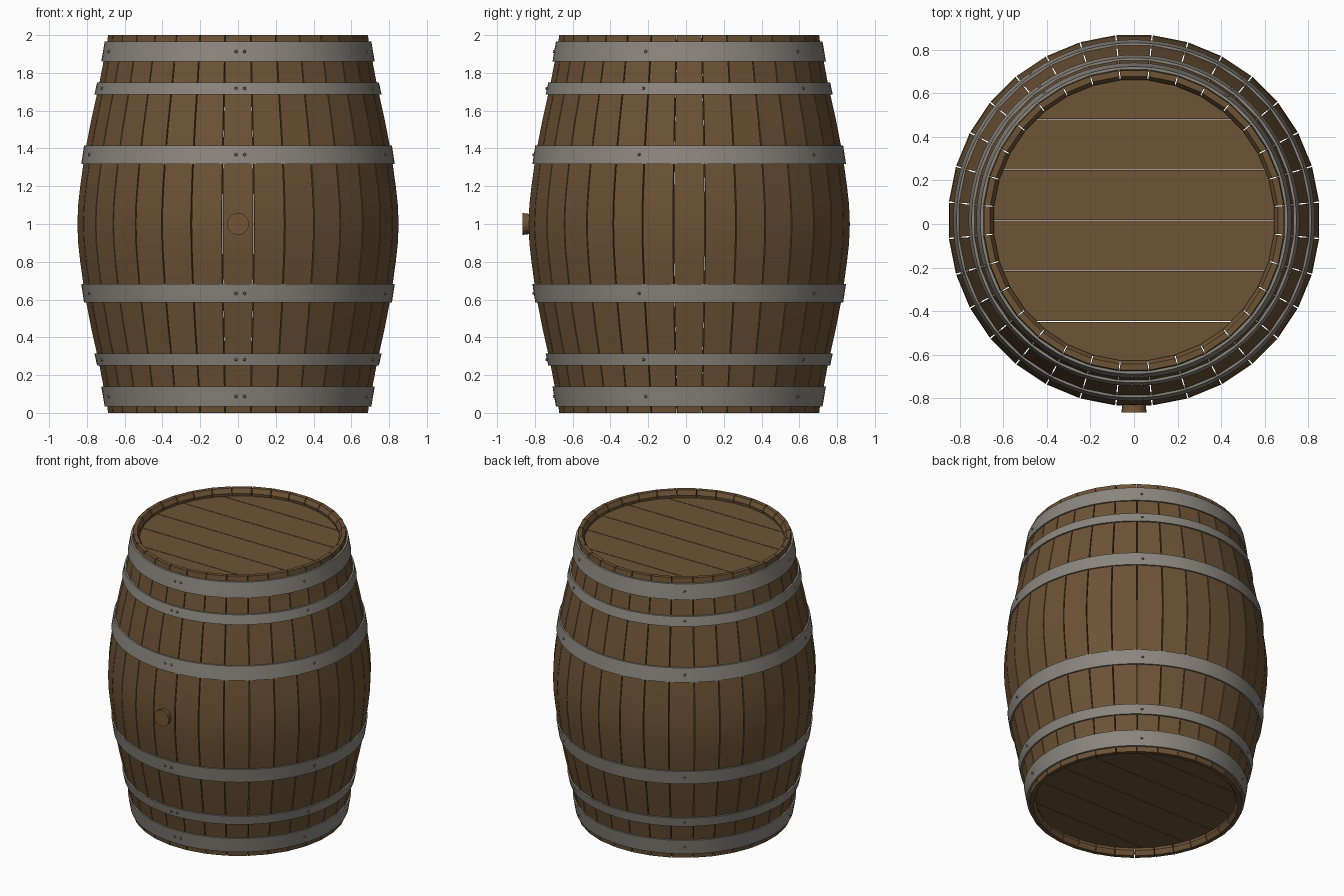
import bpy, bmesh, math
from mathutils import Vector, Matrix

if "Cube" in bpy.data.objects:
    bpy.data.objects.remove(bpy.data.objects["Cube"])

CY = 0.017          # barrel axis sits slightly behind centre because of the bung
STAVES = 32
GAP = 0.0035        # half seam angle in radians


def material(name, rgb):
    m = bpy.data.materials.new(name)
    m.diffuse_color = (*rgb, 1)
    m.use_nodes = True
    m.node_tree.nodes["Principled BSDF"].inputs["Base Color"].default_value = m.diffuse_color
    return m


WOOD = material("oak brown", (0.150, 0.085, 0.036))
HEAD = material("head oak", (0.150, 0.090, 0.037))
CORK = material("bung wood", (0.165, 0.088, 0.038))
STEEL = material("hoop steel", (0.260, 0.240, 0.210))
RIVET = material("rivet steel", (0.180, 0.168, 0.150))


def finish(bm, name, mat, smooth=True):
    bmesh.ops.recalc_face_normals(bm, faces=bm.faces)
    me = bpy.data.meshes.new(name)
    bm.to_mesh(me)
    bm.free()
    me.materials.append(mat)
    if smooth:
        me.polygons.foreach_set("use_smooth", [True] * len(me.polygons))
        me.set_sharp_from_angle(angle=math.radians(30))
    ob = bpy.data.objects.new(name, me)
    ob.location.y = CY
    bpy.context.collection.objects.link(ob)
    return ob


def polar(r, a, z):
    """Angle 0 faces the front (-y), growing toward +x."""
    return Vector((r * math.sin(a), -r * math.cos(a), z))


# Outer stave profile (radius, height), lower half mirrored to the top
half = [(0.688, 0), (0.692, 0.035), (0.712, 0.14), (0.733, 0.25), (0.748, 0.32),
        (0.777, 0.45), (0.803, 0.585), (0.819, 0.685), (0.835, 0.80), (0.846, 0.90)]
outer = half + [(0.85, 1.0)] + [(r, 2 - z) for r, z in reversed(half)]
inner = [(0.660, 2.0), (0.643, 1.97)] + \
        [(r - 0.048, z) for r, z in reversed(outer[2:-2])] + \
        [(0.643, 0.03), (0.660, 0.0)]
section = outer + inner

# Staves
bm = bmesh.new()
step = 2 * math.pi / STAVES
flat = 1 / math.cos(step / 2)
for i in range(STAVES):
    a0, a1 = (i - 0.5) * step + GAP, (i + 0.5) * step - GAP
    left = [bm.verts.new(polar(r * flat, a0, z)) for r, z in section]
    right = [bm.verts.new(polar(r * flat, a1, z)) for r, z in section]
    n = len(section)
    for k in range(n):
        j = (k + 1) % n
        bm.faces.new((left[k], right[k], right[j], left[j]))
    # side walls as quads between the outer and inner profile
    for side in (left, right):
        for k in range(len(outer) - 1):
            bm.faces.new((side[k], side[k + 1], side[n - 2 - k], side[n - 1 - k]))
finish(bm, "staves", WOOD)


# Heads made of six boards clipped to a circle
def head(name, z0, z1):
    bm = bmesh.new()
    R, w, g = 0.652, 0.232, 0.002
    for i in range(-3, 3):
        y0, y1 = max(i * w + g, -R + 0.0005), min((i + 1) * w - g, R - 0.0005)
        t0, t1 = math.asin(y0 / R), math.asin(y1 / R)
        arc = [t0 + (t1 - t0) * k / 8 for k in range(9)]
        pts = [(R * math.cos(t), R * math.sin(t)) for t in arc]
        pts += [(-x, y) for x, y in reversed(pts)]
        face = bm.faces.new([bm.verts.new((x, y, z0)) for x, y in pts])
        ext = bmesh.ops.extrude_face_region(bm, geom=[face])
        for v in ext["geom"]:
            if isinstance(v, bmesh.types.BMVert):
                v.co.z = z1
    finish(bm, name, HEAD, smooth=False)


head("top_head", 1.91, 1.95)
head("bottom_head", 0.05, 0.09)

# Hoops: (lower z, upper z, lower radius, upper radius)
lower = [(0.035, 0.14, 0.706, 0.724), (0.25, 0.315, 0.746, 0.760),
         (0.585, 0.682, 0.815, 0.830)]
names = ["end_hoop", "quarter_hoop", "belly_hoop"]
SEG = 96
for name, (z0, z1, r0, r1) in zip(names, lower):
    for label, flip in (("lower_", False), ("upper_", True)):
        ring = [(r0, z0), (r1, z1), (r1 - 0.022, z1), (r0 - 0.022, z0)]
        if flip:
            ring = [(r, 2 - z) for r, z in ring]
        bm = bmesh.new()
        cols = [[bm.verts.new(polar(r, 2 * math.pi * s / SEG, z)) for r, z in ring]
                for s in range(SEG)]
        for s in range(SEG):
            a, b = cols[s], cols[(s + 1) % SEG]
            for k in range(4):
                bm.faces.new((a[k], b[k], b[(k + 1) % 4], a[(k + 1) % 4]))
        finish(bm, label + name, STEEL)

        # Rivets: five around the hoop and one extra at the front overlap
        bm = bmesh.new()
        rm, zm = (r0 + r1) / 2, (z0 + z1) / 2
        zm = 2 - zm if flip else zm
        for a in [-0.014 + k * 2 * math.pi / 5 for k in range(5)] + [0.035 / rm]:
            d = polar(1, a, 0)
            rot = d.to_track_quat('Z', 'Y').to_matrix().to_4x4()
            bmesh.ops.create_cone(bm, cap_ends=True, segments=10, radius1=0.010,
                                  radius2=0.006, depth=0.012,
                                  matrix=Matrix.Translation(polar(rm + 0.001, a, zm)) @ rot)
        finish(bm, label + name + "_rivets", RIVET)

# Bung plug on the front
bm = bmesh.new()
bmesh.ops.create_cone(bm, cap_ends=True, segments=24, radius1=0.050, radius2=0.058,
                      depth=0.06, matrix=Matrix.Translation((0, -0.852, 1.0)) @
                      Matrix.Rotation(math.radians(90), 4, 'X'))
finish(bm, "bung", CORK)
